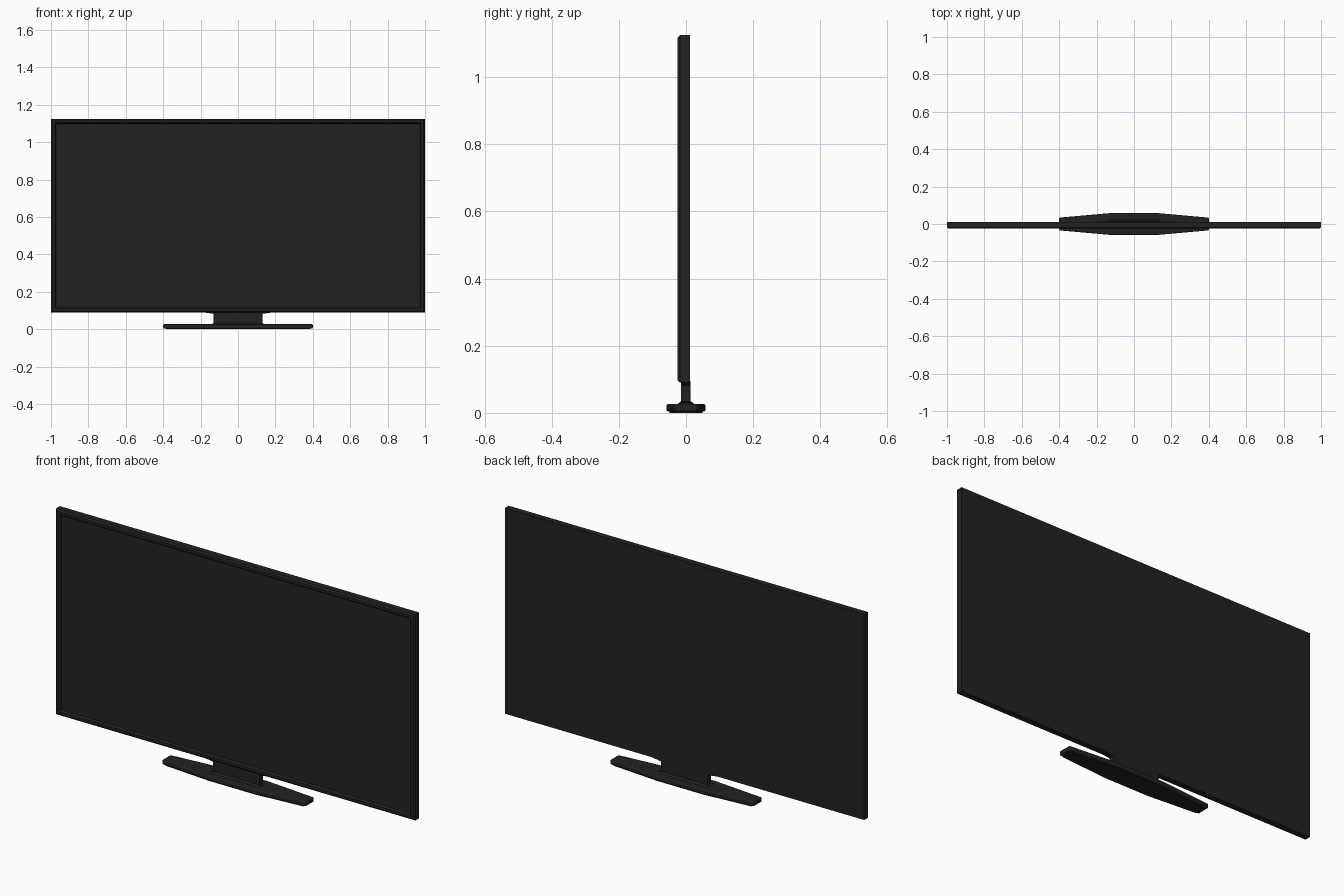
import bpy, bmesh

if "Cube" in bpy.data.objects:
    bpy.data.objects.remove(bpy.data.objects["Cube"])


def material(name, rgb):
    m = bpy.data.materials.new(name)
    m.diffuse_color = (*rgb, 1)
    m.use_nodes = True
    m.node_tree.nodes["Principled BSDF"].inputs["Base Color"].default_value = m.diffuse_color
    return m


FRAME = material("charcoal frame", (0.016, 0.016, 0.017))
SCREEN = material("dark screen", (0.016, 0.016, 0.016))
STAND = material("black stand", (0.015, 0.016, 0.016))


def finish(bm, name, mats):
    bmesh.ops.recalc_face_normals(bm, faces=bm.faces)
    me = bpy.data.meshes.new(name)
    bm.to_mesh(me)
    bm.free()
    for m in mats:
        me.materials.append(m)
    ob = bpy.data.objects.new(name, me)
    bpy.context.collection.objects.link(ob)
    return ob


def prism(name, outline, direction, mat, bevel=0, segments=3):
    """Extrude a closed 3D outline along a direction."""
    bm = bmesh.new()
    face = bm.faces.new([bm.verts.new(p) for p in outline])
    ext = bmesh.ops.extrude_face_region(bm, geom=[face])
    verts = [v for v in ext["geom"] if isinstance(v, bmesh.types.BMVert)]
    bmesh.ops.translate(bm, verts=verts, vec=direction)
    ob = finish(bm, name, [mat])
    if bevel:
        mod = ob.modifiers.new("soft edges", "BEVEL")
        mod.width, mod.segments = bevel, segments
        mod.limit_method = "ANGLE"
        mod.angle_limit = 0.5
    return ob


# Display panel: nested rectangular rings from back to recessed screen
Z0, Z1 = 0.09, 1.125
rings = [(0, 0.012), (0, -0.018), (0.007, -0.025), (0.021, -0.025), (0.028, -0.016)]
bm = bmesh.new()
loops = []
for inset, y in rings:
    x, a, b = 1 - inset, Z0 + inset, Z1 - inset
    loops.append([bm.verts.new(p) for p in ((-x, y, a), (x, y, a), (x, y, b), (-x, y, b))])
for lo, hi in zip(loops, loops[1:]):
    for i in range(4):
        j = (i + 1) % 4
        bm.faces.new((lo[i], lo[j], hi[j], hi[i]))
bm.faces.new(loops[0])
bm.faces.new(loops[-1]).material_index = 1
finish(bm, "display_panel", [FRAME, SCREEN])

# Stand foot: tapered plate with rounded edges
half = [(0.4, -0.034), (0.4, 0.034), (0.13, 0.058)]
right = [(0.13, -0.058)] + half
outline = right + [(-x, y) for x, y in reversed(right)]
prism("stand_foot", [(x, y, 0.004) for x, y in outline], (0, 0, 0.023), STAND, 0.006)

# Stand neck and the flared bracket under the panel
neck = [(0.14, 0.024), (0.13, 0.034), (0.13, 0.082), (0.2, 0.092), (0.2, 0.096)]
outline = neck + [(-x, z) for x, z in reversed(neck)]
prism("stand_neck", [(x, -0.015, z) for x, z in outline], (0, 0.028, 0), STAND, 0.003, 2)

# Collar where the neck meets the foot
prism("neck_collar", [(-0.14, -0.026, 0.026), (-0.14, 0.026, 0.026), (-0.13, 0.015, 0.034), (-0.13, -0.015, 0.034)],
      (0.27, 0, 0), STAND)

# Thin pad below the foot
prism("foot_pad", [(x * 0.96, y * 0.86, 0) for x, y in right + [(-x, y) for x, y in reversed(right)]],
      (0, 0, 0.006), STAND)
